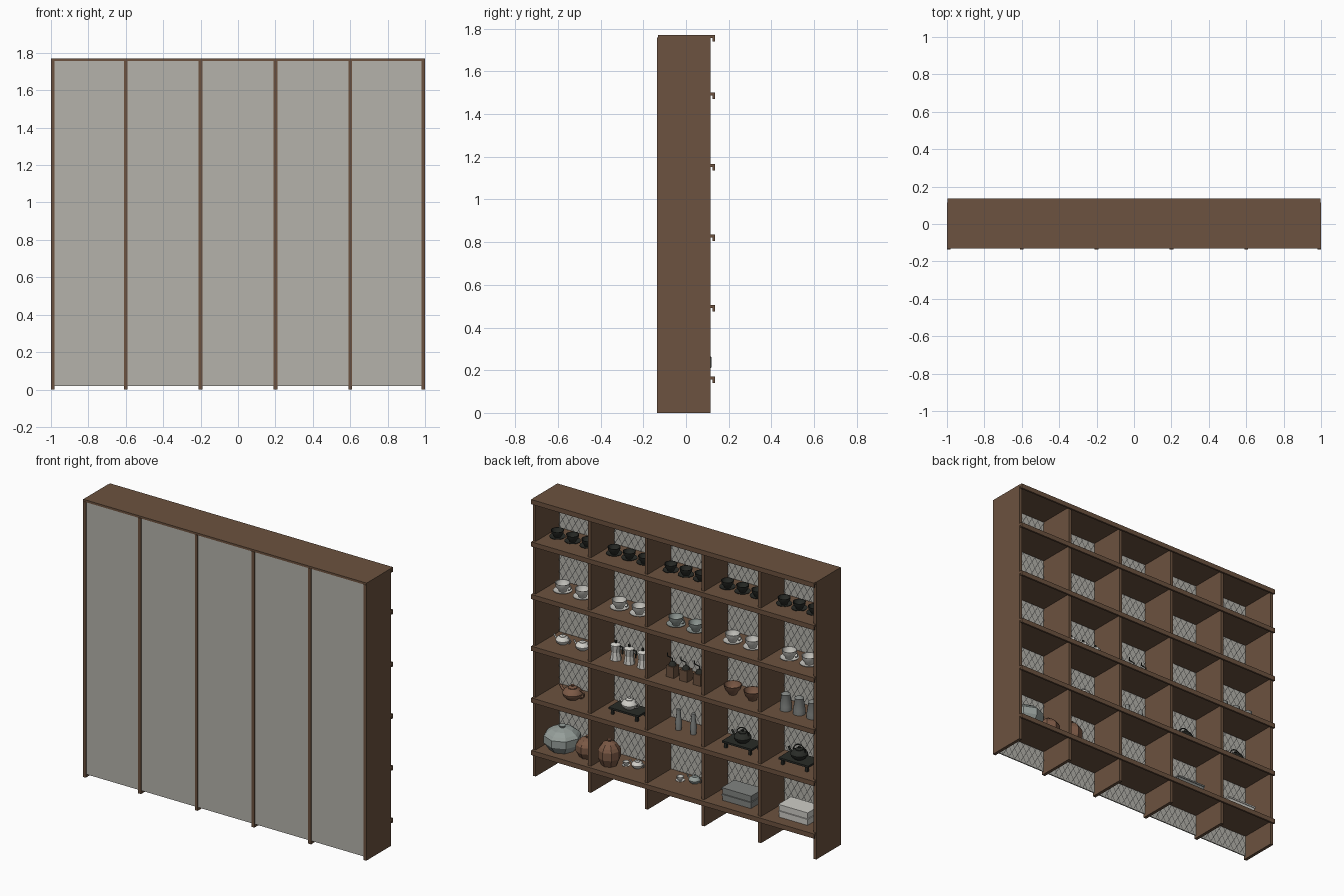
import bpy, bmesh, math
from mathutils import Vector

cube = bpy.data.objects.get("Cube")
if cube:
    bpy.data.objects.remove(cube, do_unlink=True)


def material(name, rgb):
    m = bpy.data.materials.new(name)
    m.use_nodes = True
    m.diffuse_color = (*rgb, 1)
    m.node_tree.nodes["Principled BSDF"].inputs["Base Color"].default_value = (*rgb, 1)
    return m


WOOD = material("walnut wood", (0.15, 0.085, 0.05))
PANEL = material("pale grey panel", (0.46, 0.45, 0.41))
WIRE = material("lattice grey", (0.1, 0.1, 0.095))
WHITE = material("white porcelain", (0.62, 0.61, 0.57))
CELADON = material("grey green glaze", (0.30, 0.34, 0.32))
PEWTER = material("pewter grey", (0.22, 0.23, 0.22))
BLACK = material("black iron", (0.022, 0.024, 0.02))
CLAY = material("brown clay", (0.2, 0.1, 0.06))


def add(name, data, mat, loc=(0, 0, 0)):
    data.materials.append(mat)
    ob = bpy.data.objects.new(name, data)
    ob.location = loc
    bpy.context.collection.objects.link(ob)
    return ob


def from_bmesh(name, bm, mat, loc=(0, 0, 0), smooth=False):
    bmesh.ops.recalc_face_normals(bm, faces=bm.faces)
    me = bpy.data.meshes.new(name)
    bm.to_mesh(me)
    bm.free()
    if smooth:
        me.shade_smooth()
        me.set_sharp_from_angle(angle=math.radians(40))
    return add(name, me, mat, loc)


def box(name, xs, ys, zs, mat):
    bm = bmesh.new()
    bmesh.ops.create_cube(bm, size=1)
    for v in bm.verts:
        v.co = [s[0] if c < 0 else s[1] for c, s in zip(v.co, (xs, ys, zs))]
    return from_bmesh(name, bm, mat)


def lathe(name, profile, loc, mat, sides=16):
    """Spin a (radius, height) profile around z."""
    bm = bmesh.new()
    vs = [bm.verts.new((r, 0, z)) for r, z in profile]
    es = [bm.edges.new(p) for p in zip(vs, vs[1:])]
    bmesh.ops.spin(bm, geom=vs + es, cent=(0, 0, 0), axis=(0, 0, 1),
                   angle=math.tau, steps=sides, use_merge=True)
    bmesh.ops.remove_doubles(bm, verts=bm.verts, dist=0.0001)
    return from_bmesh(name, bm, mat, loc, smooth=sides > 8)


def tube(name, pts, radius, loc, mat):
    cu = bpy.data.curves.new(name, "CURVE")
    cu.dimensions = "3D"
    cu.bevel_depth, cu.bevel_resolution, cu.use_fill_caps = radius, 1, True
    sp = cu.splines.new("POLY")
    sp.points.add(len(pts) - 1)
    for p, co in zip(sp.points, pts):
        p.co = (*co, 1)
    return add(name, cu, mat, loc)


def arc(cx, cz, r, a0, a1, n=7):
    angles = [math.radians(a0 + (a1 - a0) * i / (n - 1)) for i in range(n)]
    return [(cx + r * math.cos(a), 0, cz + r * math.sin(a)) for a in angles]


def scaled(profile, s):
    return [(r * s, z * s) for r, z in profile]


# ---- Crockery, each placed at the middle of its base ----
def cup(loc, r, mat, handle=True):
    x, y, z = loc
    lathe("saucer", scaled([(0, .04), (.6, .04), (1.25, .22), (1.25, .28), (.6, .12), (0, .12)], r), loc, mat)
    lathe("cup", scaled([(0, .12), (.5, .12), (.55, .3), (.9, .75), (1, 1.3),
                         (.92, 1.3), (.8, .8), (.5, .4), (0, .35)], r), loc, mat)
    if handle:
        tube("cup_handle", arc(-.95 * r, .85 * r, .35 * r, 80, 280), .08 * r, loc, mat)


def teapot(loc, r, mat, overhead=False):
    lathe("teapot", scaled([(0, 0), (.6, 0), (.95, .35), (1, .6), (.8, .95), (.45, 1.1),
                            (.45, 1.18), (.12, 1.28), (.18, 1.42), (0, 1.5)], r), loc, mat)
    tube("teapot_spout", [(.85 * r, 0, .5 * r), (1.2 * r, 0, .7 * r), (1.45 * r, 0, 1.1 * r)], .13 * r, loc, mat)
    if overhead:
        tube("teapot_handle", arc(0, .9 * r, .8 * r, 0, 180, 9), .07 * r, loc, mat)
    else:
        tube("teapot_handle", arc(-.95 * r, .65 * r, .4 * r, 80, 280), .09 * r, loc, mat)


def bowl(loc, r, mat):
    lathe("bowl", scaled([(0, 0), (.45, 0), (.5, .15), (.85, .6), (1, 1.1),
                          (.92, 1.1), (.75, .6), (.4, .25), (0, .2)], r), loc, mat, 12)


def moka_pot(loc, mat):
    lathe("moka_base", [(0, 0), (.034, 0), (.026, .05), (.032, .095), (.012, .106), (0, .106)], loc, WHITE, 8)
    lathe("moka_knob", [(0, .104), (.008, .104), (.008, .12), (0, .12)], loc, BLACK, 8)
    tube("moka_handle", [(-.028, 0, .09), (-.048, 0, .088), (-.046, 0, .045)], .005, loc, BLACK)


def grinder(loc, mat):
    x, y, z = loc
    box("grinder_box", (x - .027, x + .027), (y - .027, y + .027), (z, z + .07), WOOD)
    lathe("grinder_dome", [(.024, .07), (.018, .085), (.006, .095), (0, .095)], loc, BLACK, 10)
    tube("grinder_crank", [(0, 0, .09), (0, 0, .112), (.036, 0, .118), (.036, 0, .138)], .004, loc, BLACK)


def canister(loc, mat):
    lathe("canister", [(0, 0), (.036, 0), (.036, .03), (.026, .095), (.028, .1), (.01, .112), (0, .112)], loc, mat)


def flask(loc, mat):
    lathe("flask", [(0, 0), (.018, 0), (.02, .05), (.014, .085), (.012, .13), (0, .13)], loc, mat, 12)


def lidded_pot(loc, r, h, mat):
    lathe("storage_pot", [(0, 0), (.7 * r, 0), (r, .3 * h), (r, .6 * h), (.85 * r, .72 * h), (.6 * r, .85 * h),
                          (.15 * r, .92 * h), (.2 * r, h), (0, h)], loc, mat, 8)


def tray(loc):
    x, y, z = loc
    box("tray_top", (x - .105, x + .105), (y - .06, y + .06), (z + .032, z + .044), BLACK)
    for sx in (-1, 1):
        for sy in (-1, 1):
            cx, cy = x + sx * .085, y + sy * .045
            box("tray_leg", (cx - .008, cx + .008), (cy - .008, cy + .008), (z, z + .032), BLACK)
    return Vector(loc) + Vector((0, 0, .044))


def box_stack(x, z, mat):
    for i in range(2):
        lo = z + i * .042
        box("storage_box", (x - .1, x + .1), (-.06, .06), (lo, lo + .03), mat)
        box("storage_box_lid", (x - .104, x + .104), (-.064, .064), (lo + .03, lo + .04), mat)


def row(x, z, count, gap, make, *args):
    for i in range(count):
        make((x + (i - (count - 1) / 2) * gap, 0, z), *args)


# ---- Cabinet: uprights, shelves with hooked edges, closing panels ----
UPRIGHTS = (-.99, -.6, -.2, .2, .6, .99)
SHELVES = (.17, .505, .835, 1.165, 1.5)
TOP = 1.77
for x in UPRIGHTS:
    box("upright", (x - .01, x + .01), (-.135, .115), (0, TOP - .012), WOOD)
for z in SHELVES + (TOP,):
    end = 1 if z == TOP else .985
    box("shelf", (-end, end), (-.132 if z == TOP else -.124, .115), (z - .014, z), WOOD)
    box("shelf_edge", (-.998, .998), (.113, .135), (z - .014, z), WOOD)
    box("shelf_lip", (-.998, .998), (.123, .135), (z - .03, z - .012), WOOD)
for a, b in zip(UPRIGHTS, UPRIGHTS[1:]):
    box("closing_panel", (a + .009, b - .009), (-.13, -.122), (.02, TOP - .013), PANEL)

# ---- Diamond lattice lining every bay ----
bm = bmesh.new()
SLOPE, PITCH, HALF, LOW, HIGH = 1.65, .075, .004, .025, TOP - .02
for a, b in zip(UPRIGHTS, UPRIGHTS[1:]):
    a, b = a + .01, b - .01
    rise = (b - a) * SLOPE
    for i in range(int((HIGH + rise) / PITCH) + 1):
        start = LOW - rise + i * PITCH
        t0 = max(0, (LOW - start) / rise)
        t1 = min(1, (HIGH - start) / rise)
        if t1 - t0 < .02:
            continue
        for flip in (False, True):
            ends = [((b - t * (b - a)) if flip else (a + t * (b - a)), start + t * rise) for t in (t0, t1)]
            quad = [(ends[0][0], ends[0][1] - HALF), (ends[1][0], ends[1][1] - HALF),
                    (ends[1][0], ends[1][1] + HALF), (ends[0][0], ends[0][1] + HALF)]
            if flip:
                quad.reverse()
            bm.faces.new([bm.verts.new((x, -.119, z)) for x, z in reversed(quad)])
me = bpy.data.meshes.new("lattice")
bm.to_mesh(me)
bm.free()
add("lattice", me, WIRE)

# ---- Contents, bays running from the left side to the right ----
BAYS = (.8, .4, 0, -.4, -.8)
low, second, third, fourth, fifth = SHELVES
for x in BAYS:
    row(x, fifth, 3, .107, cup, .038, BLACK, False)
    row(x, fourth, 2, .14, cup, .045, CELADON if x == 0 else WHITE)
row(BAYS[0], third, 2, .14, teapot, .042, WHITE)
row(BAYS[1], third, 3, .095, moka_pot, WHITE)
row(BAYS[2], third, 3, .095, grinder, WOOD)
row(BAYS[3], third, 2, .14, bowl, .055, CLAY)
row(BAYS[4], third, 3, .095, canister, PEWTER)

teapot((BAYS[0], 0, second), .06, CLAY)
teapot(tray((BAYS[1], 0, second)), .048, WHITE)
row(BAYS[2], second, 2, .105, flask, PEWTER)
for x in BAYS[3:]:
    teapot(tray((x, 0, second)), .052, BLACK, True)

lidded_pot((.865, .01, low), .11, .15, CELADON)
lidded_pot((.685, .01, low), .072, .13, CLAY)
lidded_pot((.52, .03, low), .068, .16, CLAY)
cup((.43, -.01, low), .02, WHITE, False)
teapot((.36, -.025, low), .036, WHITE)
cup((.055, -.02, low), .022, WHITE, False)
teapot((-.03, -.045, low), .036, CELADON)
box_stack(BAYS[3], low, PEWTER)
box_stack(BAYS[4], low, WHITE)
